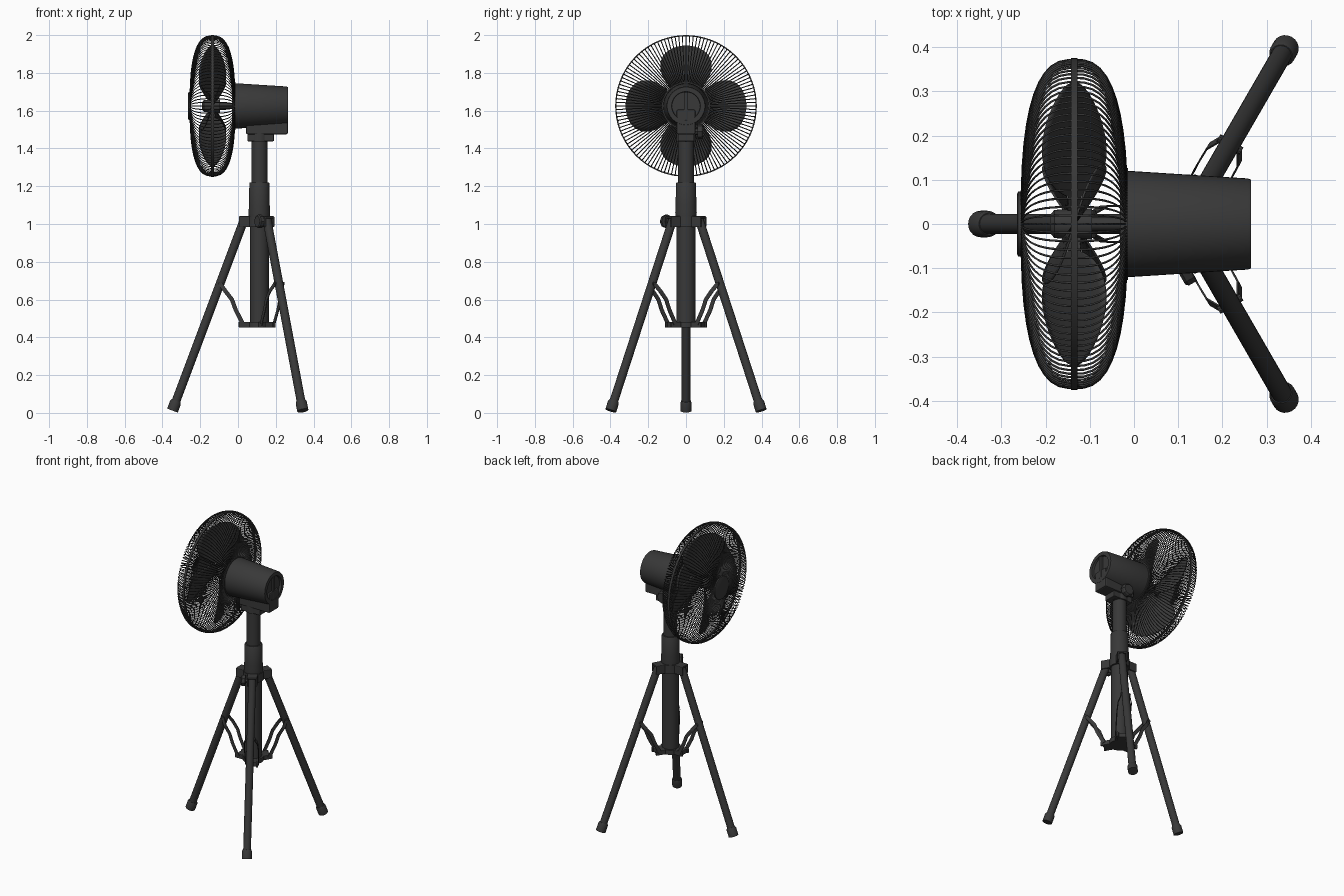
import bpy, bmesh, math
from mathutils import Vector, Matrix

cube = bpy.data.objects.get("Cube")
if cube:
    bpy.data.objects.remove(cube)

mat = bpy.data.materials.new("dark_grey")
mat.use_nodes = True
COLOUR = (0.04, 0.04, 0.04, 1)
mat.diffuse_color = COLOUR
mat.node_tree.nodes["Principled BSDF"].inputs["Base Color"].default_value = COLOUR

POLE_X = 0.113                       # tripod axis
HUB = Vector((-0.135, 0, 1.625))     # centre of the fan cage
X, Y, Z = Vector((1, 0, 0)), Vector((0, 1, 0)), Vector((0, 0, 1))


def finish(name, bm, smooth=True, bevel=0):
    bmesh.ops.recalc_face_normals(bm, faces=bm.faces)
    mesh = bpy.data.meshes.new(name)
    bm.to_mesh(mesh)
    bm.free()
    obj = bpy.data.objects.new(name, mesh)
    bpy.context.collection.objects.link(obj)
    mesh.materials.append(mat)
    if bevel:
        mod = obj.modifiers.new("bevel", 'BEVEL')
        mod.width, mod.segments = bevel, 2
    if smooth:
        bpy.ops.object.select_all(action='DESELECT')
        obj.select_set(True)
        bpy.context.view_layer.objects.active = obj
        bpy.ops.object.shade_smooth_by_angle(angle=math.radians(35))
    return obj


def lathe(name, profile, origin, axis, sides=32, smooth=True):
    """Turn (distance along axis, radius) pairs into a capped solid."""
    bm = bmesh.new()
    frame = Matrix.Translation(origin) @ axis.to_track_quat('Z', 'Y').to_matrix().to_4x4()
    rings = []
    for d, r in profile:
        rings.append([bm.verts.new(frame @ Vector((r * math.cos(a), r * math.sin(a), d)))
                      for a in (math.tau * i / sides for i in range(sides))])
    for a, b in zip(rings, rings[1:]):
        for i in range(sides):
            j = (i + 1) % sides
            bm.faces.new((a[i], a[j], b[j], b[i]))
    bm.faces.new(rings[0])
    bm.faces.new(rings[-1])
    return finish(name, bm, smooth)


def rod(name, p, q, r, sides=20):
    return lathe(name, [(0, r), ((q - p).length, r)], p, q - p, sides)


def box(name, centre, size, turn=0, bevel=0.004):
    bm = bmesh.new()
    m = Matrix.Translation(centre) @ Matrix.Rotation(turn, 4, 'Z') @ Matrix.Diagonal((*size, 1))
    bmesh.ops.create_cube(bm, size=1, matrix=m)
    return finish(name, bm, False, bevel)


def strap(name, points, side, width, thick):
    """Flat bent strip through the points; side is the thickness direction."""
    bm = bmesh.new()
    rings = []
    for i, p in enumerate(points):
        run = points[min(i + 1, len(points) - 1)] - points[max(i - 1, 0)]
        w = run.cross(side).normalized() * width / 2
        t = side * thick / 2
        rings.append([bm.verts.new(p + v) for v in (w + t, w - t, -w - t, t - w)])
    for a, b in zip(rings, rings[1:]):
        for i in range(4):
            bm.faces.new((a[i], a[i - 1], b[i - 1], b[i]))
    bm.faces.new(rings[0])
    bm.faces.new(rings[-1])
    return finish(name, bm, False)


# Pole, sleeve and hubs
base = Vector((POLE_X, 0, 0))
lathe("lower_pole", [(0.455, 0.05), (1.06, 0.05)], base, Z)
lathe("height_sleeve", [(1.04, 0.056), (1.06, 0.057), (1.1, 0.055), (1.215, 0.053),
                        (1.22, 0.05)], base, Z)
lathe("upper_pole", [(1.18, 0.042), (1.46, 0.042)], base, Z)
lathe("top_hub", [(0.985, 0.06), (1.04, 0.06)], base, Z)
lathe("bottom_hub", [(0.452, 0.062), (0.482, 0.062)], base, Z)

# Three legs with feet, brackets and paired braces
for n, angle in enumerate((math.pi, math.pi / 3, -math.pi / 3), 1):
    out = Vector((math.cos(angle), math.sin(angle), 0))
    side = Z.cross(out)

    def at(r, z, s=0.0):
        return base + out * r + side * s + Z * z

    top, foot = at(0.078, 1.03), at(0.46, 0.012)
    rod(f"leg_{n}", top, foot, 0.023)
    lathe(f"foot_{n}", [(0, 0.03), (0.045, 0.03), (0.056, 0.025)], foot, top - foot, 20)
    for s in (-1, 1):
        box(f"leg_bracket_{n}", at(0.078, 1.012, s * 0.026), (0.06, 0.01, 0.058), angle)
        box(f"brace_bracket_{n}", at(0.08, 0.467, s * 0.03), (0.06, 0.014, 0.03), angle)
        strap(f"brace_{n}", [at(0.085, 0.467, s * 0.039), at(0.125, 0.545, s * 0.041),
                             at(0.145, 0.6, s * 0.041), at(0.18, 0.645, s * 0.04),
                             at(0.208, 0.685, s * 0.024)], side, 0.022, 0.004)
    box(f"bracket_bridge_{n}", at(0.078, 1.036), (0.06, 0.055, 0.012), angle)
    box(f"brace_arm_{n}", at(0.075, 0.467), (0.05, 0.055, 0.03), angle)
    rod(f"brace_pin_{n}", at(0.208, 0.685, -0.03), at(0.208, 0.685, 0.03), 0.009, 10)

# Clamp knob beside the bracket of the last leg
lathe("clamp_knob", [(0.025, 0.016), (0.04, 0.016), (0.04, 0.036), (0.06, 0.036),
                     (0.066, 0.03)], at(0.09, 1.014), -side, 8, False)

# Neck, tilt joint and its knob
lathe("neck_collar", [(1.437, 0.05), (1.49, 0.05)], base, Z)
box("neck_saddle", Vector((0.12, 0, 1.457)), (0.14, 0.085, 0.038))
box("neck_housing", Vector((0.153, 0, 1.54)), (0.222, 0.1, 0.13), bevel=0.008)
lathe("tilt_knob", [(0.03, 0.018), (0.06, 0.018), (0.06, 0.04), (0.082, 0.04), (0.09, 0.034)],
      Vector((POLE_X, 0, 1.49)), Y, 8, False)

# Motor housing with recessed back and vertical grip
lathe("motor_housing", [(0.115, 0.118), (0.125, 0.12), (0.392, 0.103), (0.4, 0.1),
                        (0.4, 0.076), (0.386, 0.074)], HUB, X, 48)
box("back_grip", HUB + X * 0.391, (0.018, 0.022, 0.146), bevel=0.002)
lathe("rear_cage_collar", [(0.103, 0.125), (0.122, 0.127), (0.122, 0.11)], HUB, X, 48)

# Cage wires: rounded bulging arcs from front cap to rear collar
R, DEPTH, POWER, WIRES, STEPS = 0.371, 0.119, 2.7, 120, 20


def shell(t):
    c, s = math.cos(t), math.sin(t)
    return R * s ** (2 / POWER), -math.copysign(abs(c) ** (2 / POWER), c) * DEPTH


t0 = math.asin((0.07 / R) ** (POWER / 2))
t1 = math.pi - math.asin((0.11 / R) ** (POWER / 2))
arc = [shell(t0 + (t1 - t0) * i / STEPS) for i in range(STEPS + 1)]
curve = bpy.data.curves.new("cage_wires", 'CURVE')
curve.dimensions = '3D'
curve.bevel_depth, curve.bevel_resolution = 0.0027, 0
for k in range(WIRES):
    a = math.tau * k / WIRES
    spline = curve.splines.new('POLY')
    spline.points.add(STEPS)
    for point, (r, d) in zip(spline.points, arc):
        point.co = (*(HUB + Vector((d, r * math.cos(a), r * math.sin(a)))), 1)
curve.materials.append(mat)
wires = bpy.data.objects.new("cage_wires", curve)
bpy.context.collection.objects.link(wires)
bpy.ops.object.select_all(action='DESELECT')
wires.select_set(True)
bpy.context.view_layer.objects.active = wires
bpy.ops.object.convert(target='MESH')

# Cage rim band and front cap
bm = bmesh.new()
sides, section = 72, ((-0.007, 0.368), (0.007, 0.368), (0.007, 0.375), (-0.007, 0.375))
rings = [[bm.verts.new(HUB + Vector((d, r * math.cos(a), r * math.sin(a)))) for d, r in section]
         for a in (math.tau * i / sides for i in range(sides))]
for i in range(sides):
    for j in range(4):
        bm.faces.new((rings[i - 1][j], rings[i - 1][j - 1], rings[i][j - 1], rings[i][j]))
finish("cage_rim", bm)
lathe("front_cap", [(-0.13, 0.066), (-0.127, 0.073), (-0.114, 0.075)], HUB, X, 40)

# Propeller: hub, shaft and four twisted round blades
lathe("propeller_hub", [(-0.055, 0.02), (-0.045, 0.032), (0.04, 0.035)], HUB, X)
rod("motor_shaft", HUB, HUB + X * 0.13, 0.015)
for n in range(4):
    spin = Matrix.Rotation(n * math.pi / 2, 4, 'X')
    bm = bmesh.new()
    bmesh.ops.create_grid(bm, x_segments=10, y_segments=22, size=1)
    for v in bm.verts:
        t = -math.cos((v.co.y + 1) * math.pi / 2)            # root to tip
        round_half = 0.133 * math.sqrt(max(0, 1 - t * t)) * (1 + 0.18 * t)
        u = v.co.x * max(round_half, 0.018 if t < 0 else 0.002)
        pitch = 0.52 - 0.22 * t
        v.co = HUB + spin @ Vector((pitch * u, u, 0.19 + 0.13 * t if t > -0.99 else 0.03))
    blade = finish(f"blade_{n + 1}", bm)
    solid = blade.modifiers.new("thickness", 'SOLIDIFY')
    solid.thickness, solid.offset = 0.005, 0
